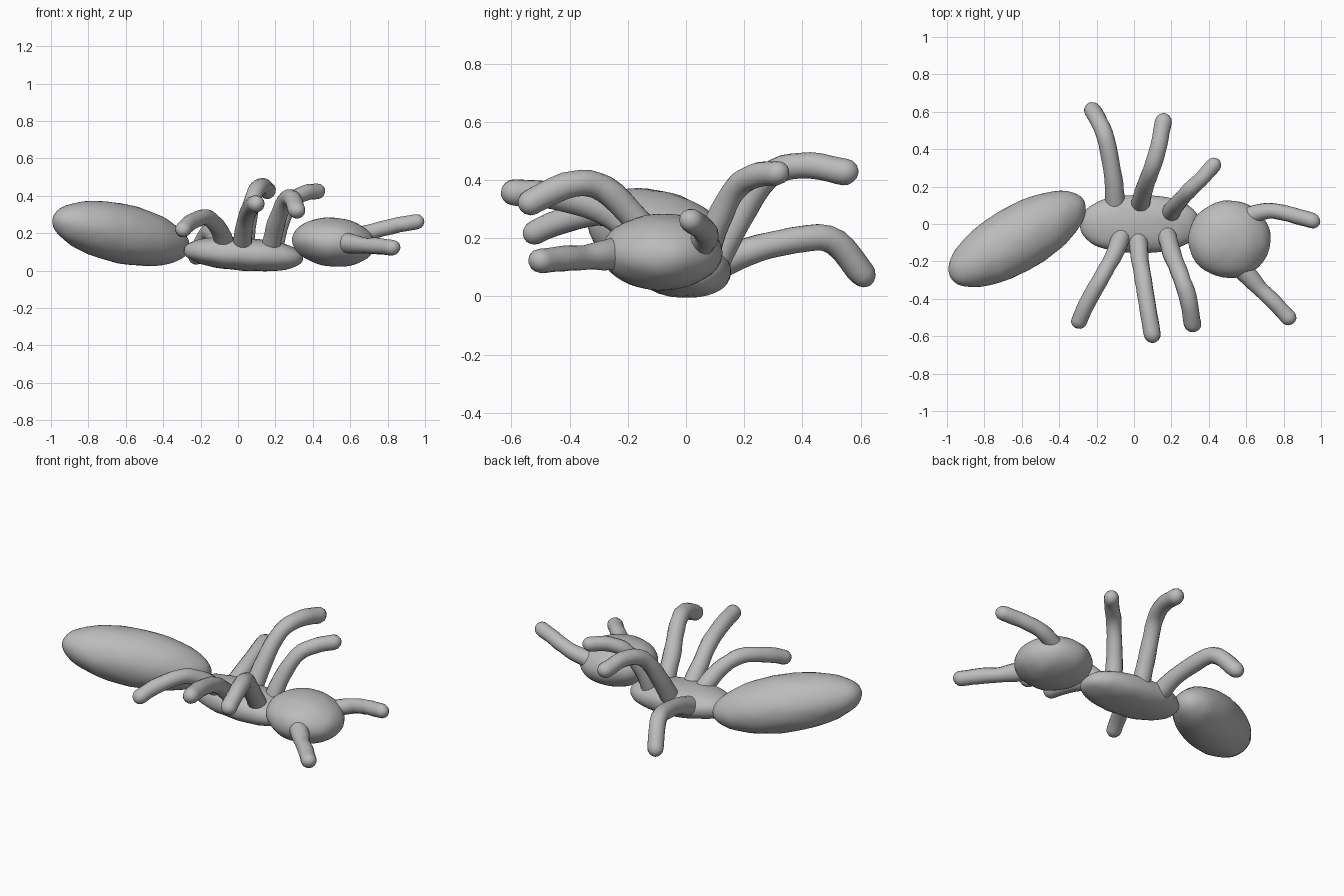
import bpy, bmesh, math
from mathutils import Vector, Euler, noise

if "Cube" in bpy.data.objects:
    bpy.data.objects.remove(bpy.data.objects["Cube"])

clay = bpy.data.materials.new("grey clay")
clay.diffuse_color = (0.5, 0.5, 0.5, 1)
clay.use_nodes = True
clay.node_tree.nodes["Principled BSDF"].inputs["Base Color"].default_value = clay.diffuse_color


def finish(name, bm):
    """Turn a bmesh into a smooth, slightly hand-lumped clay object."""
    bmesh.ops.recalc_face_normals(bm, faces=bm.faces)
    bm.normal_update()
    shifts = [(v, v.normal * 0.004 * noise.noise(v.co * 14)) for v in bm.verts]
    for v, d in shifts:
        v.co += d
    for f in bm.faces:
        f.smooth = True
    me = bpy.data.meshes.new(name)
    bm.to_mesh(me)
    bm.free()
    me.materials.append(clay)
    ob = bpy.data.objects.new(name, me)
    bpy.context.collection.objects.link(ob)
    return ob


def blob(name, centre, radii, turn=0, pitch=0, power=1.0):
    """Ellipsoid body part; power below 1 makes it fuller."""
    bm = bmesh.new()
    bmesh.ops.create_icosphere(bm, subdivisions=4, radius=1)
    rot = Euler((0, math.radians(pitch), math.radians(turn))).to_matrix()
    for v in bm.verts:
        p = Vector([math.copysign(abs(c) ** power, c) * r for c, r in zip(v.co, radii)])
        v.co = rot @ p + Vector(centre)
    return finish(name, bm)


def spline(pts, t):
    """Catmull-Rom point at t in 0..1 along the points."""
    n = len(pts) - 1
    i = min(int(t * n), n - 1)
    u = t * n - i
    a, b, c, d = (pts[max(0, min(n, k))] for k in (i - 1, i, i + 1, i + 2))
    return 0.5 * (2 * b + (c - a) * u + (2 * a - 5 * b + 4 * c - d) * u ** 2
                  + (3 * b - 3 * c + d - a) * u ** 3)


def limb(name, pts, r0, r1, sides=14, steps=18):
    """Rolled limb with a rounded tip; the path ends at the tip itself."""
    pts = [Vector(p) for p in pts]
    tip = pts[-1]
    back = (tip - pts[-2]).normalized()
    pts[-1] = tip - back * r1
    rings = []
    for k in range(steps + 1):
        t = k / steps
        tan = spline(pts, min(1, t + 0.01)) - spline(pts, max(0, t - 0.01))
        rings.append((spline(pts, t), tan.normalized(), r0 + (r1 - r0) * min(1, t * 2.5)))
    for a in (25, 50, 72):
        a = math.radians(a)
        rings.append((pts[-1] + back * r1 * math.sin(a), back, r1 * math.cos(a)))
    bm = bmesh.new()
    loops, side = [], rings[0][1].orthogonal()
    for c, tan, r in rings:
        side = (side - tan * side.dot(tan)).normalized()
        other = tan.cross(side)
        loops.append([bm.verts.new(c + r * (side * math.cos(w) + other * math.sin(w)))
                      for w in (2 * math.pi * j / sides for j in range(sides))])
    for lo, hi in zip(loops, loops[1:]):
        for j in range(sides):
            k = (j + 1) % sides
            bm.faces.new((lo[j], lo[k], hi[k], hi[j]))
    bm.faces.new(loops[0][::-1])
    end = bm.verts.new(tip)
    for j in range(sides):
        bm.faces.new((loops[-1][j], loops[-1][(j + 1) % sides], end))
    return finish(name, bm)


# Body
blob("abdomen", (-0.625, -0.08, 0.198), (0.42, 0.176, 0.158), turn=30, pitch=11)
blob("thorax", (0.03, 0.0, 0.087), (0.32, 0.155, 0.087), pitch=4, power=0.88)
blob("head", (0.51, -0.082, 0.152), (0.222, 0.207, 0.131), pitch=5)

# Legs on the -y side
limb("front_side_leg_rear", [(-0.06, -0.04, 0.11), (-0.1, -0.15, 0.22), (-0.17, -0.28, 0.285),
     (-0.25, -0.42, 0.26), (-0.31, -0.555, 0.205)], 0.052, 0.043)
limb("front_side_leg_middle", [(0.02, -0.04, 0.09), (0.03, -0.17, 0.21), (0.05, -0.3, 0.3),
     (0.075, -0.46, 0.345), (0.105, -0.635, 0.36)], 0.052, 0.046)
limb("front_side_leg_fore", [(0.17, -0.04, 0.1), (0.2, -0.15, 0.24), (0.25, -0.28, 0.37),
     (0.29, -0.4, 0.385), (0.32, -0.575, 0.305)], 0.052, 0.046)

# Legs on the +y side
limb("back_side_leg_rear", [(-0.1, 0.06, 0.09), (-0.105, 0.2, 0.15), (-0.13, 0.36, 0.19),
     (-0.165, 0.5, 0.195), (-0.235, 0.635, 0.045)], 0.056, 0.046)
limb("back_side_leg_middle", [(0.03, 0.08, 0.08), (0.05, 0.17, 0.25), (0.09, 0.28, 0.41),
     (0.13, 0.41, 0.45), (0.165, 0.59, 0.42)], 0.054, 0.045)
limb("back_side_leg_fore", [(0.19, 0.05, 0.09), (0.225, 0.1, 0.24), (0.285, 0.17, 0.37),
     (0.36, 0.24, 0.415), (0.45, 0.345, 0.43)], 0.052, 0.042)

# Feelers
limb("back_feeler", [(0.6, 0.04, 0.17), (0.72, 0.07, 0.21), (0.84, 0.05, 0.24),
     (0.995, 0.005, 0.268)], 0.05, 0.041)
limb("front_feeler", [(0.56, -0.22, 0.15), (0.66, -0.33, 0.135), (0.75, -0.42, 0.13),
     (0.855, -0.53, 0.12)], 0.058, 0.043)
